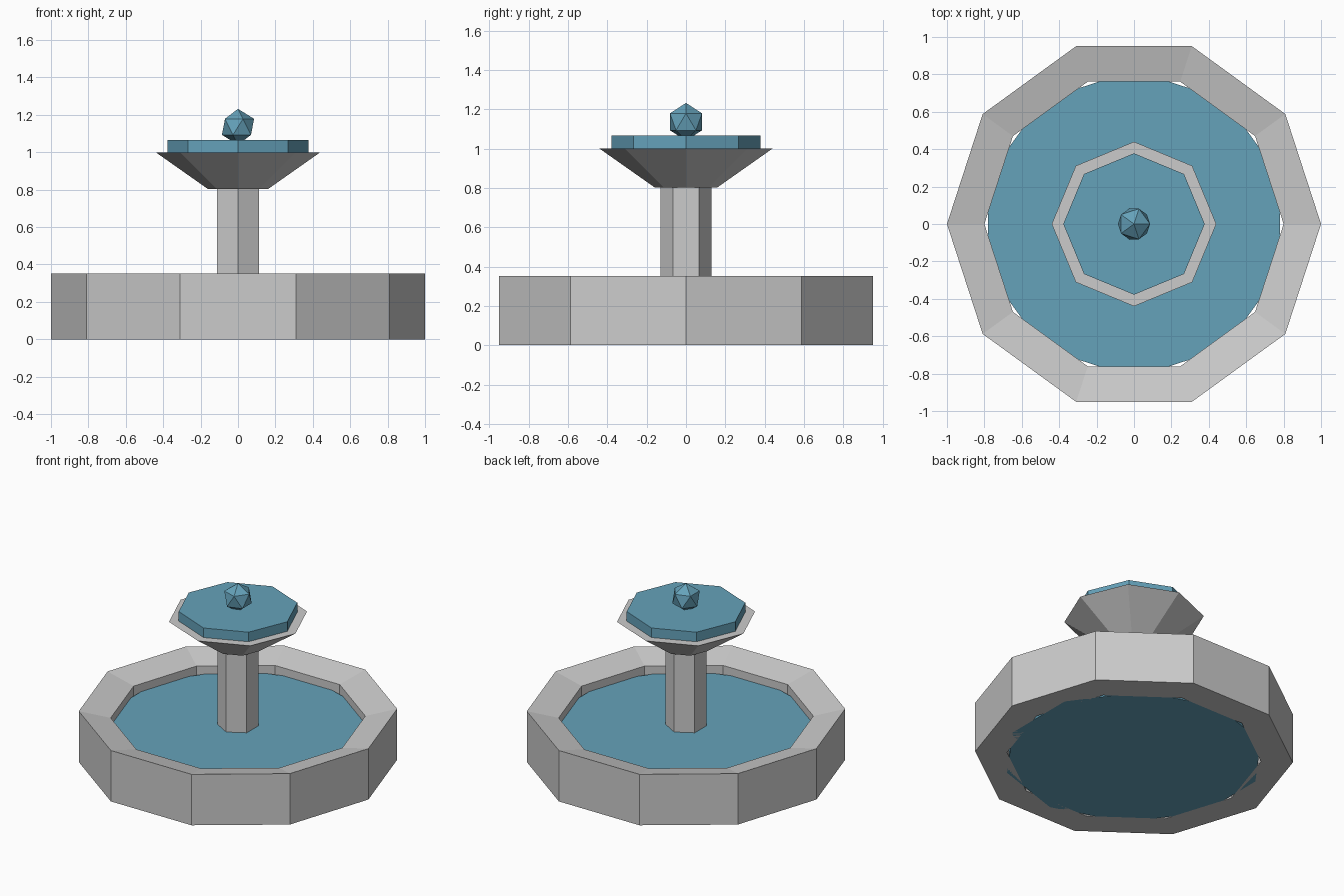
import bpy
import bmesh
from math import cos, sin, pi, radians

if "Cube" in bpy.data.objects:
    bpy.data.objects.remove(bpy.data.objects["Cube"])


def add_object(name, bm, mat=None):
    bmesh.ops.recalc_face_normals(bm, faces=bm.faces)
    mesh = bpy.data.meshes.new(name)
    bm.to_mesh(mesh)
    bm.free()
    obj = bpy.data.objects.new(name, mesh)
    bpy.context.collection.objects.link(obj)
    if mat:
        mesh.materials.append(mat)
    return obj


def lathe(name, profile, sides, turn=0, hollow=False, mat=None):
    """Turn (radius, z) points around z; solid shapes are capped, hollow ones loop."""
    bm = bmesh.new()
    rings = []
    for r, z in profile:
        angles = [radians(turn) + 2 * pi * i / sides for i in range(sides)]
        rings.append([bm.verts.new((r * cos(a), r * sin(a), z)) for a in angles])
    pairs = list(zip(rings, rings[1:]))
    if hollow:
        pairs.append((rings[-1], rings[0]))
    else:
        bm.faces.new(rings[0])
        bm.faces.new(rings[-1])
    for low, high in pairs:
        for i in range(sides):
            j = (i + 1) % sides
            bm.faces.new((low[i], low[j], high[j], high[i]))
    return add_object(name, bm, mat)


water = bpy.data.materials.new("water")
water.diffuse_color = (0.13, 0.36, 0.49, 1)
water.use_nodes = True
water.node_tree.nodes["Principled BSDF"].inputs["Base Color"].default_value = water.diffuse_color

# Open ten-sided basin wall whose rim slopes inwards
lathe("basin_wall", [(1, 0), (1, 0.353), (0.8, 0.305), (0.8, 0)], 10, hollow=True)

# Pool water, turned half a side against the wall
lathe("pool_water", [(0.822, 0), (0.822, 0.25)], 10, turn=18, mat=water)

# Six-sided column and flared eight-sided bowl
lathe("column", [(0.13, 0.2), (0.13, 0.805)], 6, turn=30)
lathe("upper_bowl", [(0.16, 0.803), (0.44, 1.0)], 8)

# Water slab in the bowl
lathe("bowl_water", [(0.378, 0.995), (0.378, 1.066)], 8, mat=water)

# Faceted water spout
bm = bmesh.new()
bmesh.ops.create_icosphere(bm, subdivisions=1, radius=0.096)
bmesh.ops.translate(bm, verts=bm.verts, vec=(0, 0, 1.136))
add_object("water_spout", bm, water)
